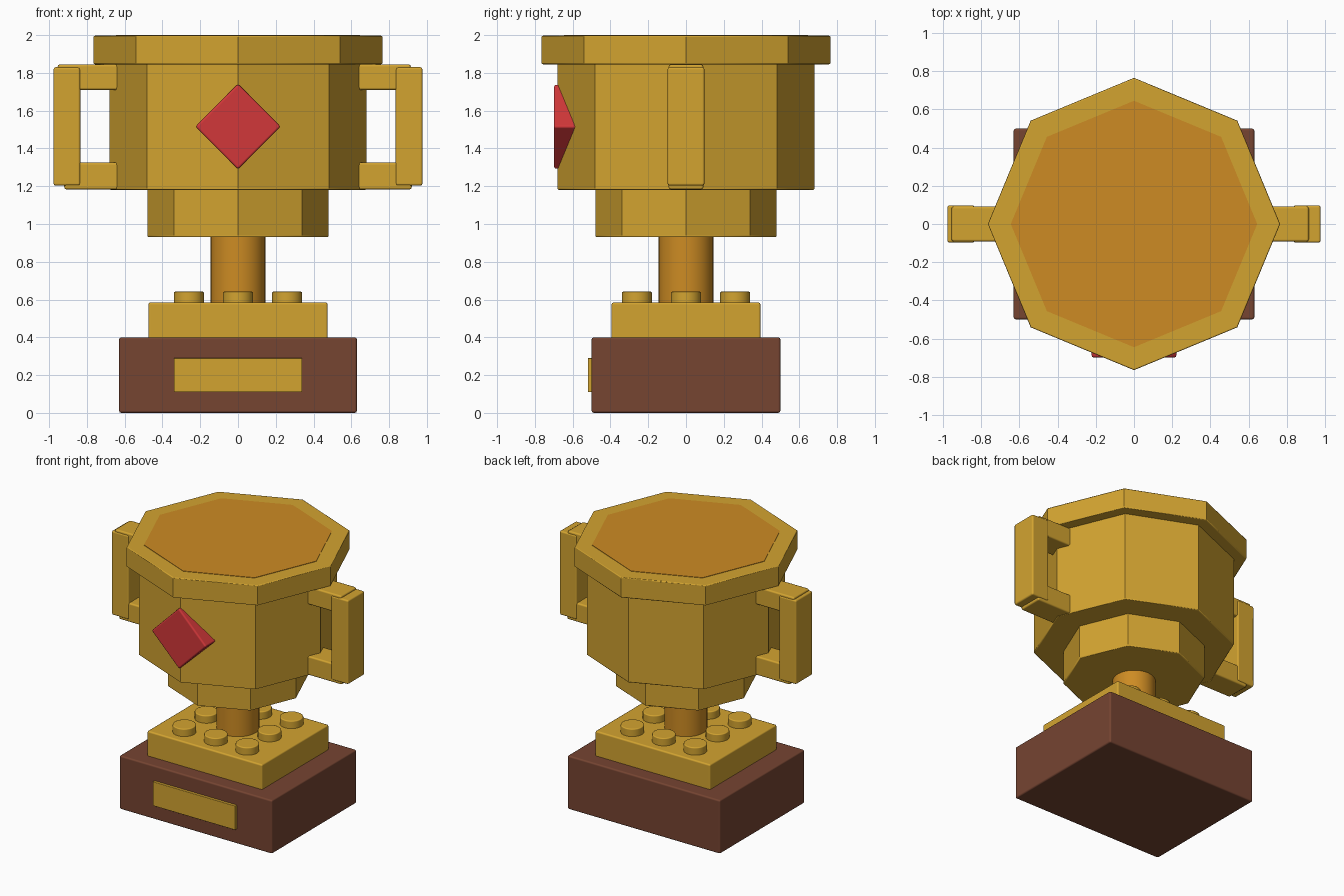
import bpy
import math

default = bpy.data.objects.get("Cube")
if default:
    bpy.data.objects.remove(default, do_unlink=True)


def material(name, rgb):
    mat = bpy.data.materials.new(name)
    mat.use_nodes = True
    color = (*rgb, 1.0)
    mat.diffuse_color = color
    mat.node_tree.nodes["Principled BSDF"].inputs["Base Color"].default_value = color
    return mat


gold = material("gold", (0.65, 0.37, 0.03))
amber = material("amber", (0.61, 0.26, 0.017))
brown = material("brown wood", (0.18, 0.058, 0.031))
red = material("ruby red", (0.64, 0.038, 0.041))


def finish(name, mat, bevel):
    obj = bpy.context.object
    obj.name = name
    obj.data.materials.append(mat)
    bpy.ops.object.shade_smooth_by_angle(angle=math.radians(30))
    if bevel:
        mod = obj.modifiers.new("soft edges", 'BEVEL')
        mod.width = bevel
        mod.segments = 2
        mod.limit_method = 'ANGLE'
        mod.angle_limit = math.radians(50)
        mod.harden_normals = True
    return obj


def box(name, mat, x, y, z, bevel=0.012):
    """Box from (low, high) ranges on each axis."""
    ranges = (x, y, z)
    bpy.ops.mesh.primitive_cube_add(size=1, location=[(a + b) / 2 for a, b in ranges])
    bpy.context.object.scale = [b - a for a, b in ranges]
    bpy.ops.object.transform_apply(location=False, rotation=False, scale=True)
    return finish(name, mat, bevel)


def prism(name, mat, radius, z0, z1, sides=8, x=0, y=0, bevel=0.008):
    """Upright prism with a corner on each axis."""
    bpy.ops.mesh.primitive_cylinder_add(vertices=sides, radius=radius, depth=z1 - z0,
                                        location=(x, y, (z0 + z1) / 2))
    return finish(name, mat, bevel)


# Base, plaque and studded plate
box("base", brown, (-0.63, 0.63), (-0.5, 0.5), (0, 0.4))
box("plaque", gold, (-0.34, 0.34), (-0.52, -0.48), (0.11, 0.29), 0.003)
box("stud_plate", gold, (-0.475, 0.475), (-0.395, 0.395), (0.39, 0.585))
for i in (-1, 0, 1):
    for j in (-1, 0, 1):
        if i or j:
            prism("stud", gold, 0.08, 0.57, 0.642, 24, i * 0.26, j * 0.26)

# Stem and cup
prism("stem", amber, 0.145, 0.57, 0.95, 32, bevel=0)
prism("lower_bowl", gold, 0.48, 0.93, 1.2)
prism("bowl", gold, 0.68, 1.18, 1.86)
prism("rim", gold, 0.765, 1.845, 1.997)
prism("cup_filling", amber, 0.645, 1.95, 2.0, bevel=0)

# Diamond jewel set into the front corner of the bowl
jewel = box("jewel", red, (-0.16, 0.16), (-0.7, -0.5), (1.355, 1.675))
jewel.rotation_euler.y = math.radians(45)

# Handles
for side, label, reach in ((1, "left", 0.915), (-1, "right", 0.955)):
    def span(a, b):
        return tuple(sorted((side * a, side * b)))

    box(label + "_handle_grip", gold, span(0.835, 0.977), (-0.098, 0.098), (1.203, 1.83))
    box(label + "_handle_top", gold, span(0.55, reach), (-0.092, 0.092), (1.71, 1.845))
    box(label + "_handle_bottom", gold, span(0.55, 0.92), (-0.092, 0.092), (1.183, 1.325))
